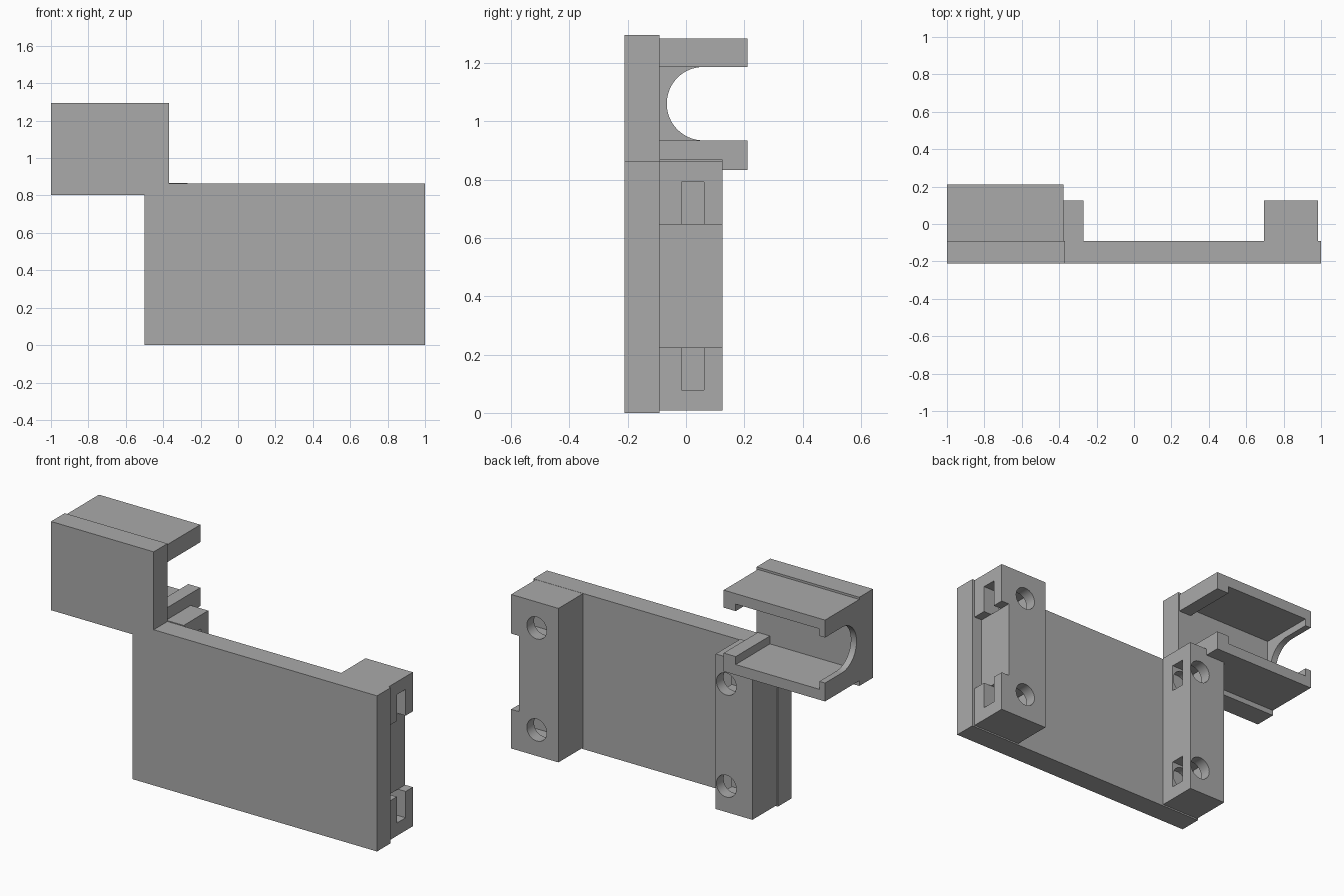
import bpy
from math import pi

cube = bpy.data.objects.get("Cube")
if cube:
    bpy.data.objects.remove(cube, do_unlink=True)

grey = bpy.data.materials.new("matte_grey")
grey.use_nodes = True
grey.diffuse_color = (0.4, 0.4, 0.4, 1)
grey.node_tree.nodes["Principled BSDF"].inputs["Base Color"].default_value = (0.4, 0.4, 0.4, 1)


def box(name, x, y, z):
    """Box spanning the given (low, high) ranges."""
    bpy.ops.mesh.primitive_cube_add(size=1)
    ob = bpy.context.object
    ob.name = name
    for axis, (low, high) in enumerate((x, y, z)):
        for v in ob.data.vertices:
            v.co[axis] = high if v.co[axis] > 0 else low
    ob.data.materials.append(grey)
    return ob


def cylinder(name, centre, radius, depth, rotation, sides=32):
    bpy.ops.mesh.primitive_cylinder_add(vertices=sides, radius=radius, depth=depth,
                                        location=centre, rotation=rotation)
    ob = bpy.context.object
    ob.name = name
    ob.data.materials.append(grey)
    return ob


def cut(ob, cutters):
    """Subtract the cutters, keep the result, discard the cutters."""
    for c in cutters:
        c.hide_render = True
        mod = ob.modifiers.new("cut", 'BOOLEAN')
        mod.operation = 'DIFFERENCE'
        mod.solver = 'EXACT'
        mod.object = c
    bpy.context.view_layer.update()
    result = bpy.data.meshes.new_from_object(
        ob.evaluated_get(bpy.context.evaluated_depsgraph_get()))
    ob.modifiers.clear()
    ob.data = result
    for c in cutters:
        bpy.data.objects.remove(c, do_unlink=True)


def smooth(ob):
    bpy.ops.object.select_all(action='DESELECT')
    ob.select_set(True)
    bpy.context.view_layer.objects.active = ob
    bpy.ops.object.shade_smooth_by_angle()


# Front plates
PLATE_Y = (-0.21, -0.09)
box("main_plate", (-0.5, 1), PLATE_Y, (0, 0.863))
box("upper_plate", (-1, -0.37), PLATE_Y, (0.803, 1.295))


# Mounting blocks with screw holes and side nut slots
def mounting_block(name, x, top, hole_x):
    block = box(name, x, (-0.09, 0.125), (0.008, top))
    cutters = []
    for z in (0.152, 0.718):
        cutters.append(box("nut_slot", (hole_x - 0.072, x[1] + 0.05),
                           (-0.015, 0.062), (z - 0.073, z + 0.073)))
        cutters.append(cylinder("screw_hole", (hole_x, 0.07, z), 0.061, 0.26, (pi / 2, 0, 0)))
    return block, cutters


left_block, left_cutters = mounting_block("left_block", (0.695, 0.985), 0.862, 0.828)
left_cutters.append(box("side_notch", (0.938, 1.1), (-0.2, 0.2), (0.225, 0.645)))
cut(left_block, left_cutters)
smooth(left_block)

right_block, right_cutters = mounting_block("right_block", (-0.495, -0.27), 0.868, -0.335)
cut(right_block, right_cutters)
smooth(right_block)

# Open holder: hollow channel, square opening on one end, round slot on the other
holder = box("holder", (-1, -0.378), (-0.09, 0.21), (0.832, 1.283))
cut(holder, [
    box("pocket", (-0.965, -0.452), (-0.15, 0.3), (0.89, 1.225)),
    box("square_opening", (-0.5, -0.3), (-0.16, 0.31), (0.934, 1.186)),
    cylinder("round_slot", (-1, 0.06, 1.06), 0.126, 0.2, (0, pi / 2, 0), 64),
    box("slot_mouth", (-1.1, -0.9), (0.06, 0.32), (0.934, 1.186)),
])
smooth(holder)
